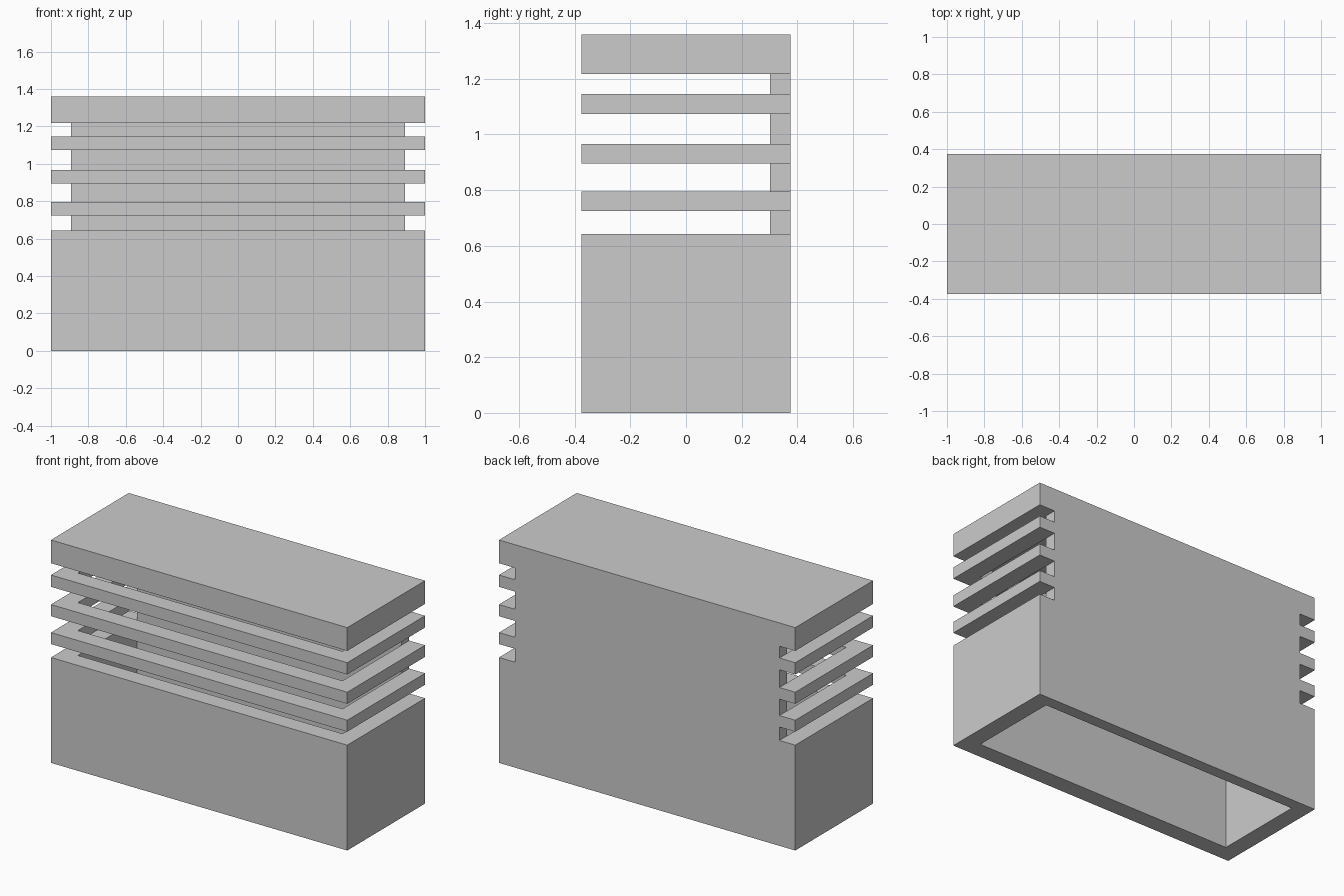
import bpy
import bmesh
from itertools import product

if "Cube" in bpy.data.objects:
    bpy.data.objects.remove(bpy.data.objects["Cube"])

# Cut lines: outer shell, wall thicknesses, and alternating solid / slot levels
X = [-1.0, -0.893, 0.893, 1.0]
Y = [-0.375, -0.268, 0.302, 0.375]
Z = [0, 0.643, 0.725, 0.795, 0.895, 0.966, 1.074, 1.146, 1.218, 1.36]
LID = len(Z) - 2


def solid(c):
    """Is the block at grid position c = (i, j, k) filled?"""
    i, j, k = c
    if not (0 <= i < 3 and 0 <= j < 3 and 0 <= k <= LID):
        return False
    if k == LID:                      # closed lid
        return True
    if k % 2 == 0:                    # base and slats: open rings
        return (i, j) != (1, 1)
    return (i, j) == (1, 2)           # slots: only the back panel remains


def build_housing(name):
    bm = bmesh.new()
    for c in product(range(3), range(3), range(LID + 1)):
        if not solid(c):
            continue
        # Skin only the block sides that face open air
        for axis, side in product(range(3), (0, 1)):
            n = list(c)
            n[axis] += 2 * side - 1
            if solid(n):
                continue
            u, v = (axis + 1) % 3, (axis + 2) % 3
            verts = []
            for du, dv in ((0, 0), (1, 0), (1, 1), (0, 1)):
                p = list(c)
                p[axis] += side
                p[u] += du
                p[v] += dv
                verts.append(bm.verts.new((X[p[0]], Y[p[1]], Z[p[2]])))
            bm.faces.new(verts if side else verts[::-1])
    bmesh.ops.remove_doubles(bm, verts=bm.verts, dist=1e-5)
    bmesh.ops.recalc_face_normals(bm, faces=bm.faces)
    mesh = bpy.data.meshes.new(name)
    bm.to_mesh(mesh)
    bm.free()
    obj = bpy.data.objects.new(name, mesh)
    bpy.context.collection.objects.link(obj)
    return obj


# Hollow, open-bottomed housing with slatted front and sides
build_housing("slatted_housing")
